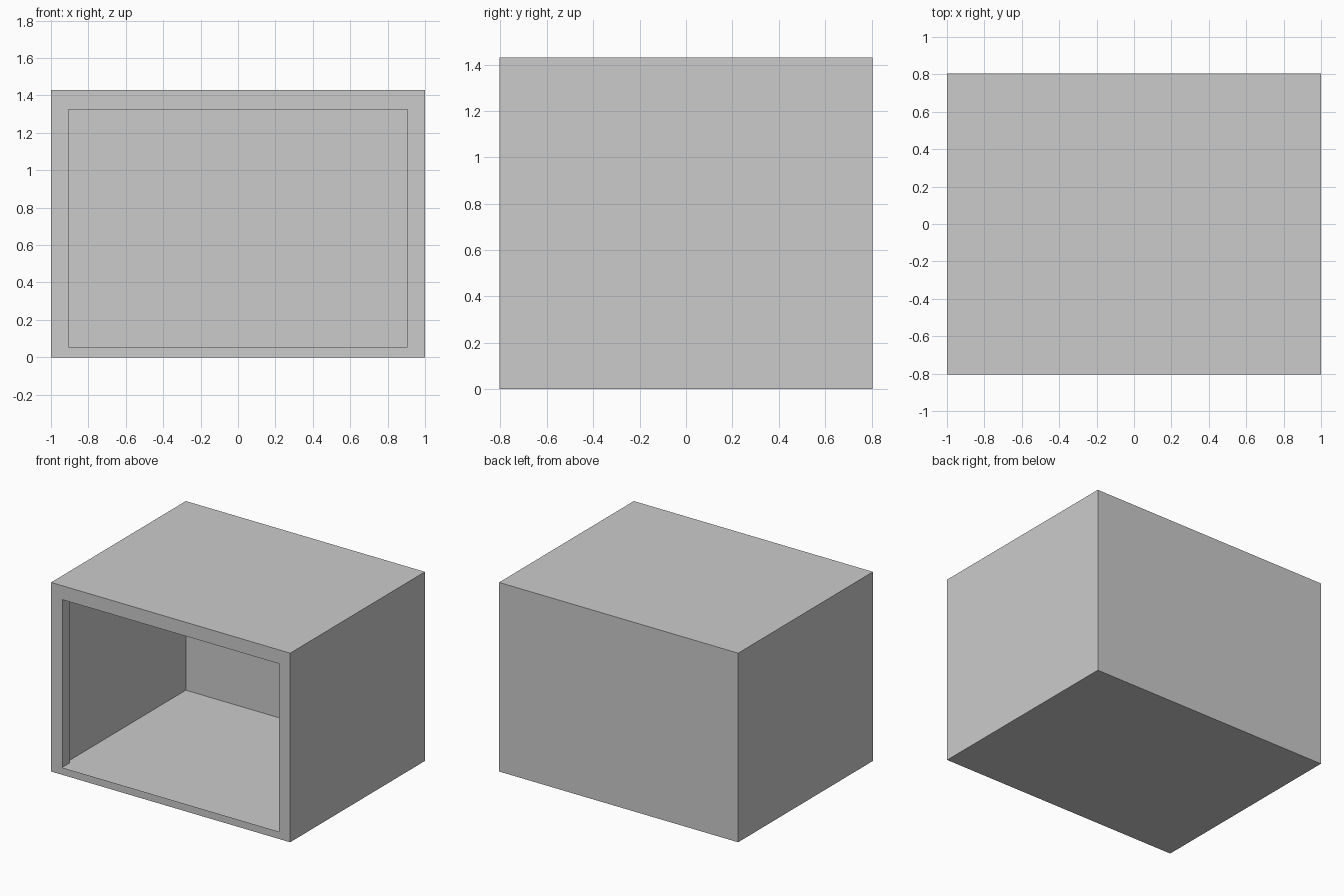
import bpy, bmesh
from mathutils import Vector

if "Cube" in bpy.data.objects:
    bpy.data.objects.remove(bpy.data.objects["Cube"])

W, D, H = 2.0, 1.61, 1.43           # outer size
X0, Z0, Z1 = 0.905, 0.055, 1.325    # front opening


def make_object(name, bm):
    mesh = bpy.data.meshes.new(name)
    bm.to_mesh(mesh)
    bm.free()
    obj = bpy.data.objects.new(name, mesh)
    bpy.context.collection.objects.link(obj)
    return obj


def panel(name, corners):
    bm = bmesh.new()
    bm.faces.new([bm.verts.new(c) for c in corners])
    return make_object(name, bm)


# Thin-walled box shell with a framed opening at the front
bm = bmesh.new()
bmesh.ops.create_cube(bm, size=1)
for v in bm.verts:
    v.co = Vector((v.co.x * W, v.co.y * D, (v.co.z + 0.5) * H))
bm.normal_update()
front = next(f for f in bm.faces if f.normal.y < -0.9)
bmesh.ops.inset_individual(bm, faces=[front], thickness=0.1)
for v in front.verts:
    v.co.x = X0 if v.co.x > 0 else -X0
    v.co.z = Z1 if v.co.z > H / 2 else Z0
bmesh.ops.delete(bm, geom=[front], context='FACES_ONLY')
make_object("box_shell", bm)

# Narrow return strip behind the left side of the opening
yf, yb = -D / 2, -D / 2 + 0.092
panel("left_jamb", [(-X0, yf, Z0), (-X0, yb, Z0), (-X0, yb, Z1), (-X0, yf, Z1)])

# Flush panel on the left outer wall
x, y = -W / 2 - 0.0005, 0.722
panel("left_side_panel", [(x, y, Z0), (x, -y, Z0), (x, -y, Z1), (x, y, Z1)])
